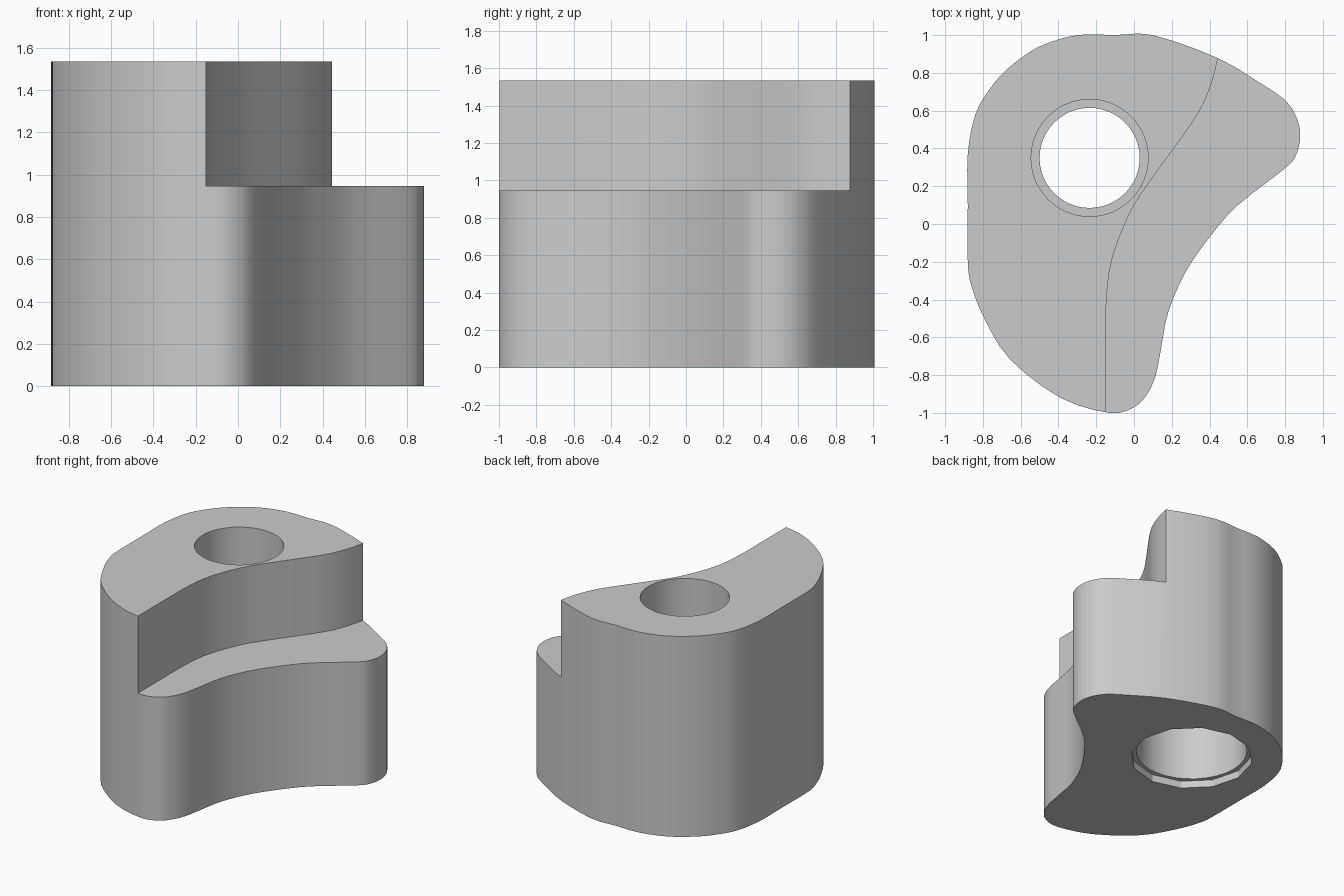
import bpy, bmesh, math
from mathutils import Vector

cube = bpy.data.objects.get("Cube")
if cube:
    bpy.data.objects.remove(cube, do_unlink=True)

TOP, STEP = 1.535, 0.945
HOLE = (-0.235, 0.35)

grey = bpy.data.materials.new("plain grey")
grey.use_nodes = True
colour = (0.6, 0.6, 0.6, 1)
grey.diffuse_color = colour
grey.node_tree.nodes["Principled BSDF"].inputs["Base Color"].default_value = colour


def smooth_path(points, closed, steps=3):
    """Catmull-Rom curve through 2D points."""
    p = [Vector(q) for q in points]
    n = len(p)
    at = (lambda i: p[i % n]) if closed else (lambda i: p[max(0, min(n - 1, i))])
    out = []
    for i in range(n if closed else n - 1):
        a, b, c, d = at(i - 1), at(i), at(i + 1), at(i + 2)
        for k in range(steps):
            t = k / steps
            out.append(b + (c - a) * (t / 2)
                       + (a * 2 - b * 5 + c * 4 - d) * (t * t / 2)
                       + (b * 3 - a - c * 3 + d) * (t ** 3 / 2))
    if not closed:
        out.append(p[-1])
    return out


def prism(name, path, z0, z1):
    """Extrude a flat outline between two heights."""
    bm = bmesh.new()
    face = bm.faces.new([bm.verts.new((q[0], q[1], z0)) for q in path])
    ext = bmesh.ops.extrude_face_region(bm, geom=[face])["geom"]
    bmesh.ops.translate(bm, vec=(0, 0, z1 - z0),
                        verts=[v for v in ext if isinstance(v, bmesh.types.BMVert)])
    bmesh.ops.recalc_face_normals(bm, faces=bm.faces)
    mesh = bpy.data.meshes.new(name)
    bm.to_mesh(mesh)
    bm.free()
    mesh.materials.append(grey)
    obj = bpy.data.objects.new(name, mesh)
    bpy.context.collection.objects.link(obj)
    return obj


def circle(radius, sides):
    return [(HOLE[0] + radius * math.cos(math.tau * i / sides),
             HOLE[1] + radius * math.sin(math.tau * i / sides)) for i in range(sides)]


def cut(body, cutter):
    """Subtract the cutter from the body and discard it."""
    cutter.hide_render = True
    mod = body.modifiers.new("cut", 'BOOLEAN')
    mod.operation = 'DIFFERENCE'
    mod.solver = 'EXACT'
    mod.object = cutter
    bpy.context.view_layer.objects.active = body
    bpy.ops.object.modifier_apply(modifier=mod.name)
    bpy.data.objects.remove(cutter, do_unlink=True)


# Bean-shaped body outline
outline = [(-.88, .37), (-.84, .58), (-.76, .72), (-.66, .83), (-.5, .94), (-.3, 1),
           (-.1, 1), (.1, 1), (.44, .88), (.67, .745), (.8, .655), (.86, .565),
           (.88, .47), (.86, .37), (.8, .295), (.55, .1), (.4, -.07), (.27, -.26),
           (.18, -.47), (.145, -.65), (.115, -.8), (.07, -.9), (0, -.97), (-.13, -1),
           (-.39, -.92), (-.656, -.717), (-.79, -.505), (-.86, -.33), (-.88, -.2),
           (-.88, .1)]
body = prism("stepped_block", smooth_path(outline, True), 0, TOP)

# Curved step
step_line = [(-.15, -1.2), (-.15, -.7), (-.148, -.45), (-.13, -.25), (-.085, -.09),
             (0, .1), (.13, .29), (.31, .54), (.39, .69), (.445, .88), (.5, 1.2)]
step_path = smooth_path(step_line, False) + [(1.5, 1.2), (1.5, -1.2)]
cut(body, prism("step_cutter", step_path, STEP, TOP + 1))

# Stepped bore: upper bore, inner lip, lower bore and bottom recess
for radius, sides, z0, z1 in ((.31, 48, .9, 2), (.265, 48, .6, 1),
                              (.39, 32, -1, .72), (.43, 12, -1, .055)):
    cut(body, prism("bore_cutter", circle(radius, sides), z0, z1))

bpy.ops.object.select_all(action='DESELECT')
body.select_set(True)
bpy.context.view_layer.objects.active = body
bpy.ops.object.shade_smooth_by_angle(angle=math.radians(25))
